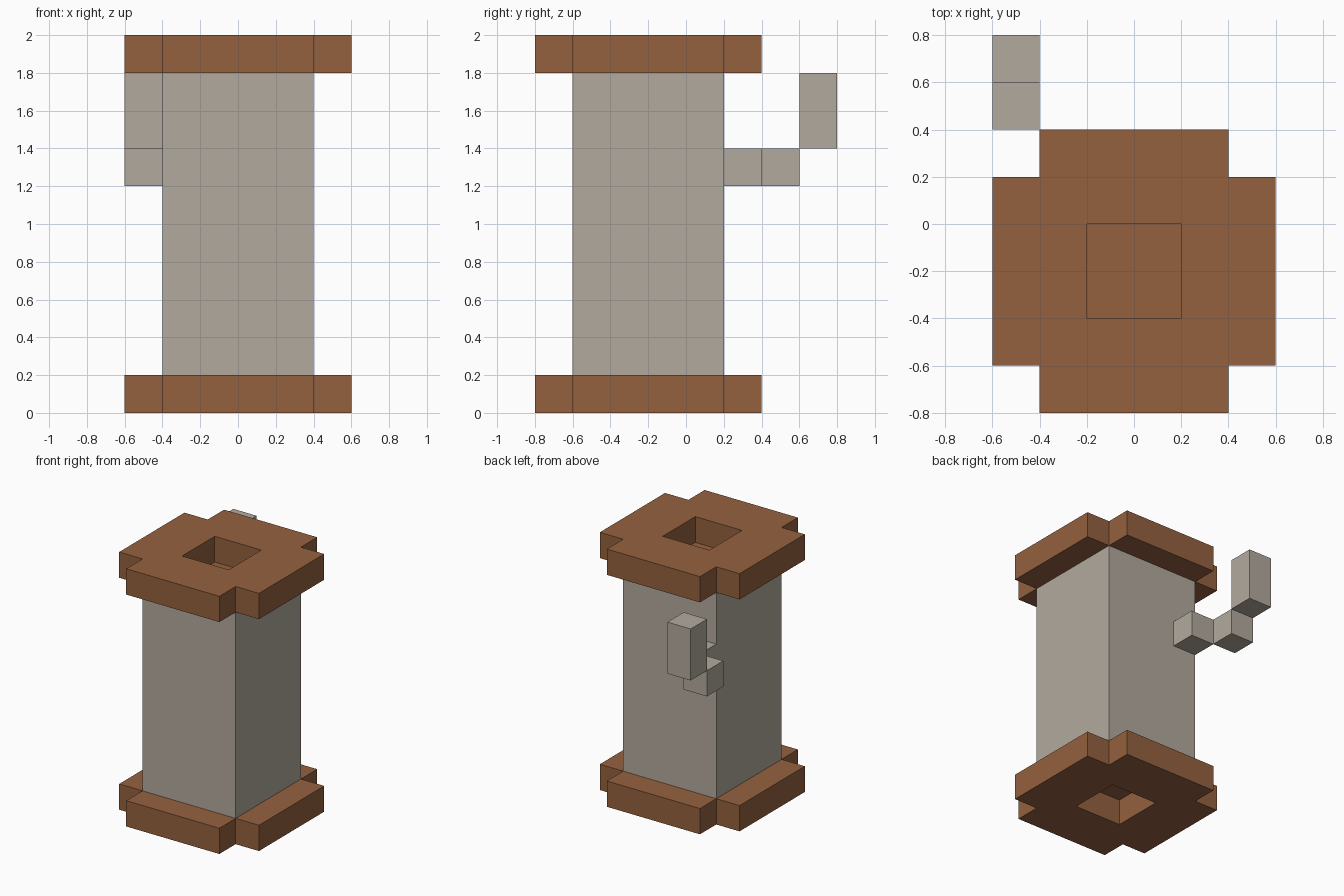
import bpy, bmesh
from mathutils import Vector

cube = bpy.data.objects.get("Cube")
if cube:
    bpy.data.objects.remove(cube, do_unlink=True)


def make_material(name, rgb):
    mat = bpy.data.materials.new(name)
    mat.use_nodes = True
    mat.diffuse_color = (*rgb, 1)
    mat.node_tree.nodes["Principled BSDF"].inputs["Base Color"].default_value = (*rgb, 1)
    return mat


wood = make_material("brown wood", (0.30, 0.12, 0.05))
paper = make_material("grey paper", (0.45, 0.40, 0.34))
CENTRE_Y = -0.2


def make_object(name, bm, *mats):
    bmesh.ops.recalc_face_normals(bm, faces=bm.faces)
    mesh = bpy.data.meshes.new(name)
    bm.to_mesh(mesh)
    bm.free()
    for mat in mats:
        mesh.materials.append(mat)
    obj = bpy.data.objects.new(name, mesh)
    bpy.context.collection.objects.link(obj)
    return obj


def box(name, low, high, *mats):
    low, high = Vector(low), Vector(high)
    bm = bmesh.new()
    bmesh.ops.create_cube(bm, size=1)
    bmesh.ops.scale(bm, vec=high - low, verts=bm.verts)
    bmesh.ops.translate(bm, vec=(low + high) / 2, verts=bm.verts)
    return make_object(name, bm, *mats)


def end_plate(name, bottom):
    """Cross-shaped plate with a square hole, cut out of a grid."""
    steps = (-0.6, -0.4, -0.2, 0.2, 0.4, 0.6)
    last = len(steps) - 2
    bm = bmesh.new()
    verts = [[bm.verts.new((x, y + CENTRE_Y, bottom)) for y in steps] for x in steps]
    for i in range(last + 1):
        for j in range(last + 1):
            corner = i in (0, last) and j in (0, last)
            hole = i == j == last // 2
            if not (corner or hole):
                bm.faces.new((verts[i][j], verts[i + 1][j],
                              verts[i + 1][j + 1], verts[i][j + 1]))
    bmesh.ops.delete(bm, geom=[v for v in bm.verts if not v.link_faces], context='VERTS')
    grown = bmesh.ops.extrude_face_region(bm, geom=bm.faces[:], use_keep_orig=True)
    top = [g for g in grown["geom"] if isinstance(g, bmesh.types.BMVert)]
    bmesh.ops.translate(bm, vec=(0, 0, 0.2), verts=top)
    bmesh.ops.recalc_face_normals(bm, faces=bm.faces)
    bmesh.ops.dissolve_limit(bm, angle_limit=0.01, verts=bm.verts, edges=bm.edges)
    return make_object(name, bm, wood)


# Wooden end plates
end_plate("bottom_plate", 0)
end_plate("top_plate", 1.8)

# Square column, with wooden ends that show as the floors of the plate holes
column = box("column", (-0.4, -0.6, 0.2), (0.4, 0.2, 1.8), paper, wood)
for face in column.data.polygons:
    face.material_index = int(abs(face.normal.z) > 0.5)

# Loose end stepping out from the back of the column
box("tail_root", (-0.4, 0.2, 1.2), (-0.2, 0.4, 1.4), paper)
box("tail_middle", (-0.6, 0.4, 1.2), (-0.4, 0.6, 1.4), paper)
box("tail_tip", (-0.6, 0.6, 1.4), (-0.4, 0.8, 1.8), paper)
